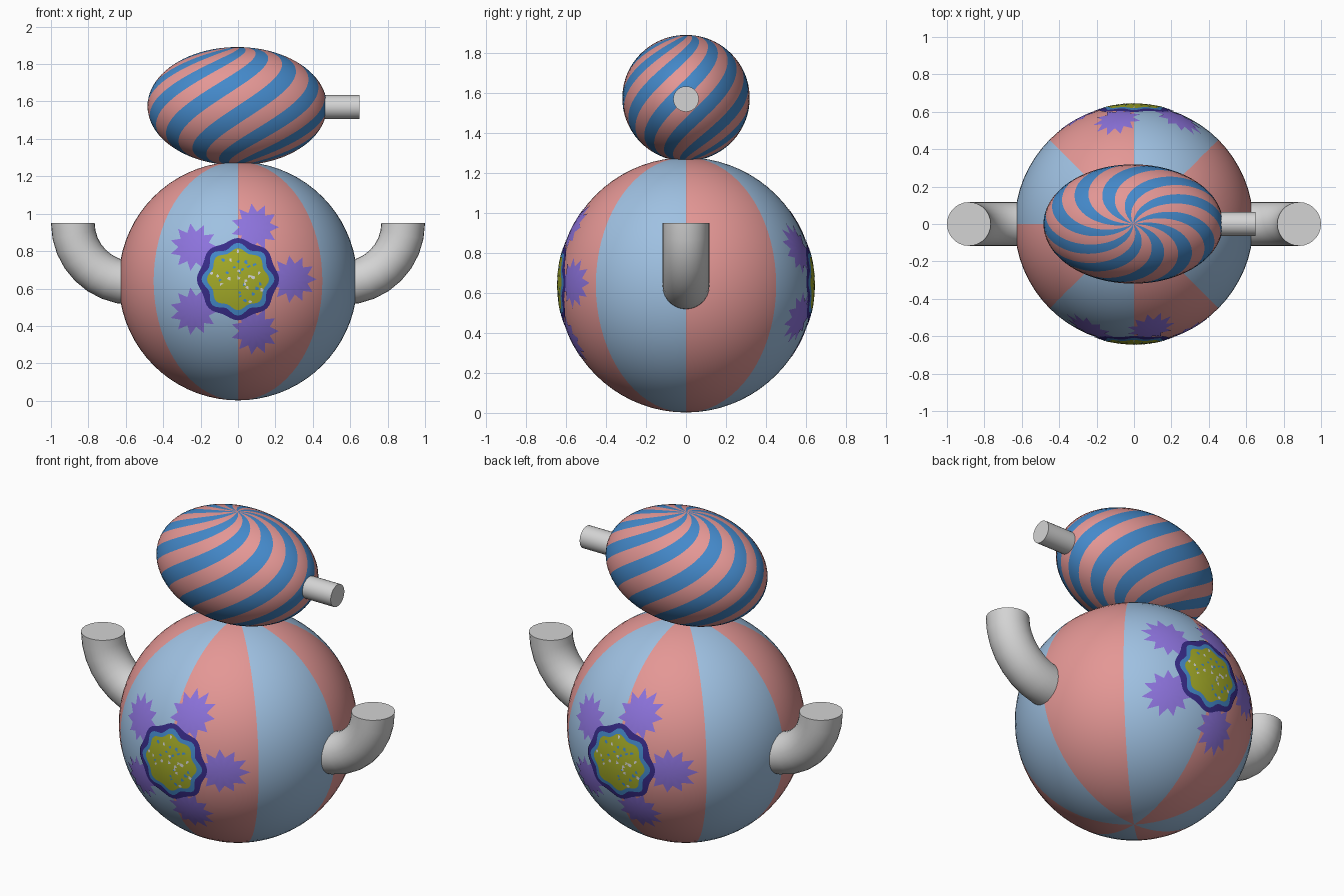
import bpy, bmesh, math, random
from mathutils import Vector

if "Cube" in bpy.data.objects:
    bpy.data.objects.remove(bpy.data.objects["Cube"])

random.seed(4)
R, CZ = 0.638, 0.64          # body radius and centre height


def mat(name, r, g, b):
    def lin(c):
        c /= 255
        return c / 12.92 if c <= 0.04045 else ((c + 0.055) / 1.055) ** 2.4
    m = bpy.data.materials.new(name)
    m.diffuse_color = (lin(r), lin(g), lin(b), 1)
    m.use_nodes = True
    m.node_tree.nodes["Principled BSDF"].inputs["Base Color"].default_value = m.diffuse_color
    return m


PINK = mat("coral pink", 228, 151, 149)
PALE = mat("pale blue", 159, 193, 226)
BLUE = mat("strong blue", 68, 137, 202)
GREY = mat("light grey", 212, 212, 212)
PURPLE = mat("purple", 142, 116, 222)
NAVY = mat("dark indigo", 56, 44, 138)
LIME = mat("olive yellow", 163, 170, 40)


def finish(name, bm, mats, angle=40):
    bmesh.ops.recalc_face_normals(bm, faces=bm.faces)
    me = bpy.data.meshes.new(name)
    bm.to_mesh(me)
    bm.free()
    for m in mats:
        me.materials.append(m)
    ob = bpy.data.objects.new(name, me)
    bpy.context.collection.objects.link(ob)
    bpy.ops.object.select_all(action='DESELECT')
    ob.select_set(True)
    bpy.context.view_layer.objects.active = ob
    bpy.ops.object.shade_smooth_by_angle(angle=math.radians(angle))
    return ob


def striped_ball(name, centre, radii, stripes, per, rings, twist, mats):
    """Ellipsoid whose mesh columns follow the (twisted) stripes."""
    bm = bmesh.new()
    n = stripes * per
    c = Vector(centre)
    rows = []
    for i in range(1, rings):
        lat = -math.pi / 2 + math.pi * i / rings
        row = []
        for j in range(n):
            a = 2 * math.pi * j / n + twist * lat
            row.append(bm.verts.new(c + Vector((radii[0] * math.cos(lat) * math.cos(a),
                                                radii[1] * math.cos(lat) * math.sin(a),
                                                radii[2] * math.sin(lat)))))
        rows.append(row)
    low = bm.verts.new(c - Vector((0, 0, radii[2])))
    top = bm.verts.new(c + Vector((0, 0, radii[2])))
    for j in range(n):
        k = (j + 1) % n
        faces = [bm.faces.new((low, rows[0][k], rows[0][j])),
                 bm.faces.new((top, rows[-1][j], rows[-1][k]))]
        for a, b in zip(rows, rows[1:]):
            faces.append(bm.faces.new((a[j], a[k], b[k], b[j])))
        for f in faces:
            f.material_index = (j // per) % 2
    return finish(name, bm, mats)


def tube(name, path, radius, sides=28):
    """Round tube along a path in the xz plane, with flat ends."""
    bm = bmesh.new()
    rings = []
    for p, t in path:
        p, t = Vector(p), Vector(t).normalized()
        side = Vector((0, 1, 0))
        up = t.cross(side)
        rings.append([bm.verts.new(p + radius * (math.cos(a) * side + math.sin(a) * up))
                      for a in (2 * math.pi * i / sides for i in range(sides))])
    for a, b in zip(rings, rings[1:]):
        for i in range(sides):
            j = (i + 1) % sides
            bm.faces.new((a[i], a[j], b[j], b[i]))
    bm.faces.new(rings[0])
    bm.faces.new(rings[-1])
    return finish(name, bm, [GREY])


def decal(name, spots, offset, material, facing):
    """Thin painted shapes wrapped on the body; spots = (u, v, outline radii)."""
    bm = bmesh.new()
    rr = R + offset

    def vert(u, v):
        y = -math.sqrt(rr * rr - u * u - v * v)
        return bm.verts.new((facing * u, facing * y, CZ + v))

    for u, v, radii in spots:
        n = len(radii)
        steps = max(1, round(max(radii) / 0.03))
        mid = vert(u, v)
        prev = None
        for s in range(1, steps + 1):
            ring = [vert(u + r * s / steps * math.cos(2 * math.pi * i / n),
                         v + r * s / steps * math.sin(2 * math.pi * i / n))
                    for i, r in enumerate(radii)]
            for i in range(n):
                j = (i + 1) % n
                if prev:
                    bm.faces.new((prev[i], prev[j], ring[j], ring[i]))
                else:
                    bm.faces.new((mid, ring[j], ring[i]))
            prev = ring
    # outward facing
    ob = finish(name, bm, [material])
    me = ob.data
    if me.polygons[0].normal.y * facing > 0:
        me.flip_normals()


# body and head
striped_ball("body", (0, 0, CZ), (R, R, R), 8, 8, 36, 0.0, [PINK, PALE])
striped_ball("head", (-0.004, 0, 1.575), (0.48, 0.319, 0.316), 20, 4, 44, 1.0, [PINK, BLUE])

# snout
tube("snout", [((0.42, 0, 1.57), (1, 0, 0)), ((0.65, 0, 1.57), (1, 0, 0))], 0.064)

# upturned arms
for side, name in ((1, "right_arm"), (-1, "left_arm")):
    path = []
    for i in range(9):
        a = math.pi / 2 * i / 8
        path.append(((side * (0.563 + 0.32 * math.sin(a)), 0, 0.95 - 0.32 * math.cos(a)),
                     (side * math.cos(a), 0, math.sin(a))))
    tube(name, path, 0.117)

# flower on front and back
star = [0.128 if i % 2 == 0 else 0.083 for i in range(22)]
petals = [(0.292 * math.cos(math.radians(72 * k)), 0.01 + 0.292 * math.sin(math.radians(72 * k)), star)
          for k in range(5)]


def lobed(r, depth, lobes, n=64):
    return [r + depth * math.cos(lobes * 2 * math.pi * i / n) for i in range(n)]


specks, glints = [], []
for k in range(34):
    a, d = random.uniform(0, 2 * math.pi), 0.15 * math.sqrt(random.random())
    (specks if k % 2 else glints).append(
        (d * math.cos(a), 0.01 + d * math.sin(a), [random.uniform(0.004, 0.013) for _ in range(6)]))

for facing, where in ((1, "front"), (-1, "back")):
    decal(where + "_petals", petals, 0.0020, PURPLE, facing)
    decal(where + "_flower_rim", [(0, 0.01, lobed(0.212, 0.008, 8))], 0.0035, NAVY, facing)
    decal(where + "_flower_ring", [(0, 0.01, lobed(0.181, 0.014, 8))], 0.0050, BLUE, facing)
    decal(where + "_flower_centre", [(0, 0.01, lobed(0.156, 0.010, 8))], 0.0065, LIME, facing)
    decal(where + "_flower_specks", specks, 0.0075, BLUE, facing)
    decal(where + "_flower_glints", glints, 0.0080, GREY, facing)
